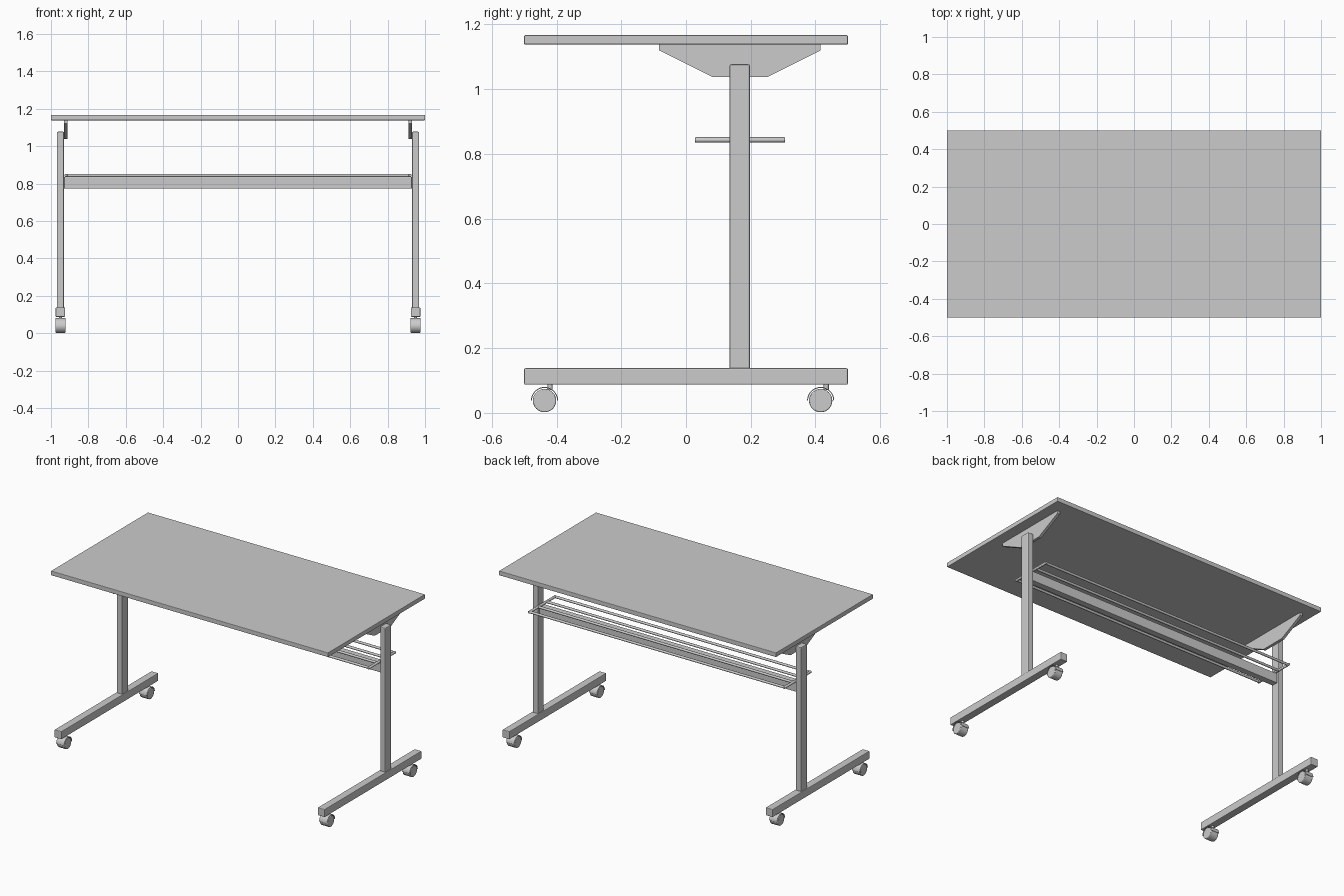
import bpy, bmesh
from math import sin, cos, pi, radians
from mathutils import Matrix, Vector

if "Cube" in bpy.data.objects:
    bpy.data.objects.remove(bpy.data.objects["Cube"])


def finish(name, bm, bevel=0.0, segments=2, smooth=False):
    bmesh.ops.recalc_face_normals(bm, faces=bm.faces[:])
    mesh = bpy.data.meshes.new(name)
    bm.to_mesh(mesh)
    bm.free()
    ob = bpy.data.objects.new(name, mesh)
    bpy.context.collection.objects.link(ob)
    if bevel:
        mod = ob.modifiers.new("soft_edges", 'BEVEL')
        mod.width, mod.segments = bevel, segments
        mod.limit_method = 'ANGLE'
    if smooth:
        bpy.ops.object.select_all(action='DESELECT')
        ob.select_set(True)
        bpy.context.view_layer.objects.active = ob
        bpy.ops.object.shade_smooth_by_angle(angle=radians(35))
    return ob


def box(name, x, y, z, bevel=0.0, segments=2):
    bm = bmesh.new()
    size = Vector((x[1] - x[0], y[1] - y[0], z[1] - z[0]))
    mid = Vector((sum(x), sum(y), sum(z))) / 2
    bmesh.ops.create_cube(bm, size=1, matrix=Matrix.Translation(mid) @ Matrix.Diagonal(size).to_4x4())
    return finish(name, bm, bevel, segments)


def cylinder(name, a, b, r, sides=16, bevel=0.0):
    a, b = Vector(a), Vector(b)
    bm = bmesh.new()
    rot = (b - a).to_track_quat('Z', 'Y').to_matrix().to_4x4()
    bmesh.ops.create_cone(bm, cap_ends=True, segments=sides, radius1=r, radius2=r,
                          depth=(b - a).length, matrix=Matrix.Translation((a + b) / 2) @ rot)
    return finish(name, bm, bevel, 2, smooth=True)


def plate(name, profile, x0, x1, smooth=False):
    """Extrude a closed (y, z) profile along x."""
    bm = bmesh.new()
    face = bm.faces.new([bm.verts.new((x0, y, z)) for y, z in profile])
    ext = bmesh.ops.extrude_face_region(bm, geom=[face])
    bmesh.ops.translate(bm, vec=(x1 - x0, 0, 0),
                        verts=[v for v in ext['geom'] if isinstance(v, bmesh.types.BMVert)])
    return finish(name, bm, smooth=smooth)


# Table top
box("table_top", (-1, 1), (-0.5, 0.5), (1.138, 1.167), 0.003)

# Bracket outline
bracket = [(-0.083, 1.138), (-0.083, 1.12), (0.083, 1.037),
           (0.25, 1.037), (0.416, 1.12), (0.416, 1.138)]

for side, s in (("left", -1), ("right", 1)):
    def span(a, b):
        return tuple(sorted((s * a, s * b)))

    # Foot bar, upright and top bracket
    box(side + "_foot", span(0.925, 0.975), (-0.5, 0.5), (0.087, 0.138), 0.004)
    box(side + "_upright", span(0.93, 0.969), (0.134, 0.198), (0.13, 1.077), 0.006)
    plate(side + "_bracket", bracket, *span(0.912, 0.93))

    # Casters: wheel, curved hood and offset stem
    for end, y in (("front", -0.437), ("back", 0.416)):
        name = f"{side}_{end}_"
        z, (x0, x1) = 0.038, span(0.921, 0.977)
        cylinder(name + "wheel", (x0, y, z), (x1, y, z), 0.036, 32, 0.003)
        angles = [pi * i / 16 for i in range(17)]
        arc = [(y + 0.042 * cos(t), z + 0.042 * sin(t)) for t in angles]
        arc += [(y + 0.039 * cos(t), z + 0.039 * sin(t)) for t in reversed(angles)]
        plate(name + "hood", arc, x0, x1, smooth=True)
        cylinder(name + "stem", (s * 0.949, y + 0.017, 0.07), (s * 0.949, y + 0.017, 0.09), 0.008)

    # End rod of the wire shelf
    cylinder(side + "_shelf_end_rod", (s * 0.92, 0.028, 0.843), (s * 0.92, 0.306, 0.843), 0.0085, 12, 0.003)

# Cross beam between the uprights
box("cross_beam", (-0.93, 0.93), (0.145, 0.187), (0.772, 0.836), 0.004)

# Long rods of the wire shelf
for i, y in enumerate((0.037, 0.123, 0.21, 0.297)):
    cylinder(f"shelf_rod_{i + 1}", (-0.92, y, 0.843), (0.92, y, 0.843), 0.008, 12)
